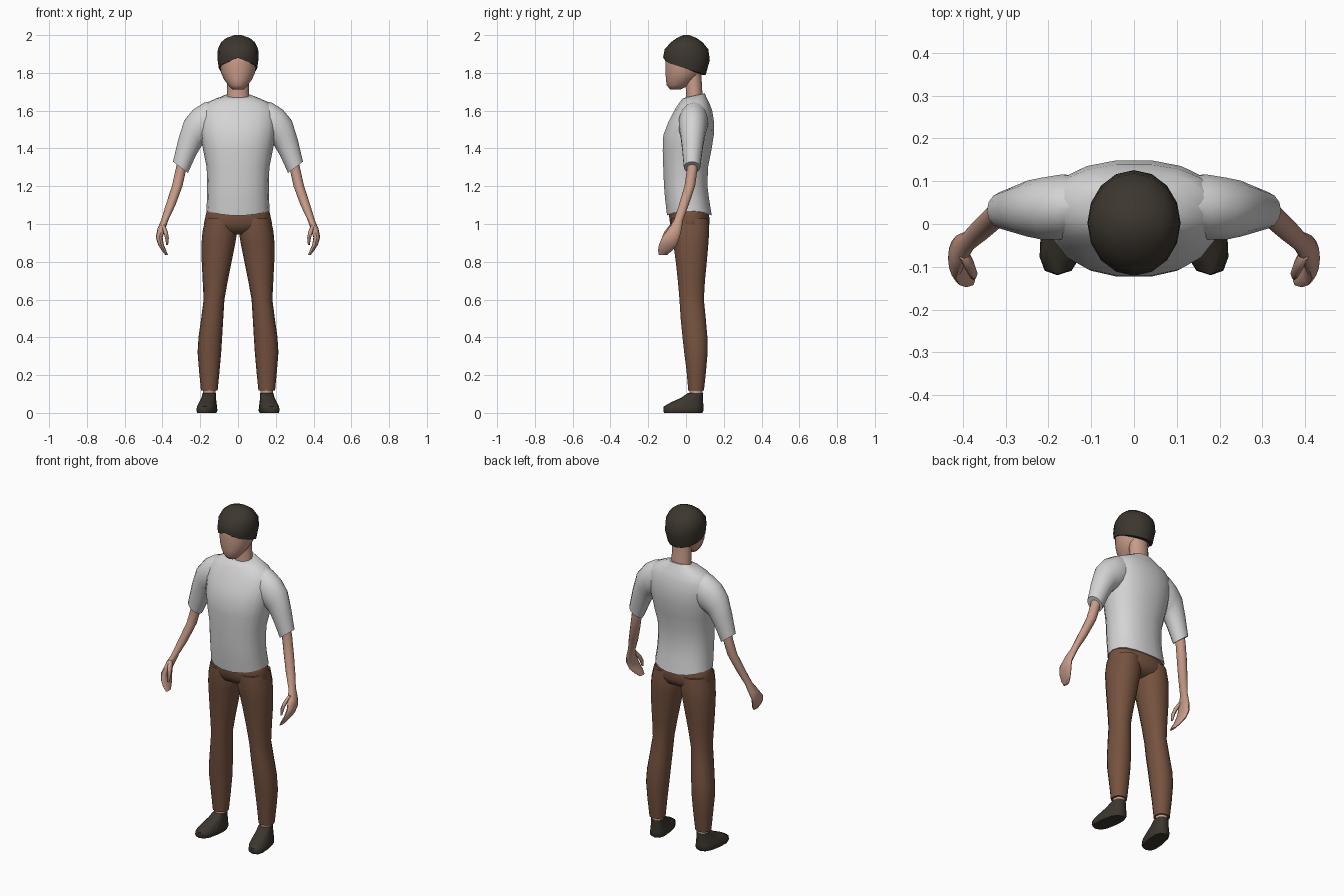
import bpy, bmesh, math
from mathutils import Vector


def material(name, rgb):
    m = bpy.data.materials.new(name)
    m.diffuse_color = (*rgb, 1)
    return m


SKIN = material("skin", (0.58, 0.33, 0.25))
SHIRT = material("light_grey_cloth", (0.66, 0.66, 0.66))
TROUSERS = material("brown_cloth", (0.18, 0.085, 0.05))
DARK = material("dark_brown", (0.045, 0.037, 0.027))


def loft(name, rings, mat, sides=14, power=1.0, mirror=False, edit=None, angle=50):
    """Skin a row of rounded rings; each ring is (centre, axis_u, axis_v)."""
    bm = bmesh.new()
    rows = []
    for c, u, v in rings:
        row = []
        for i in range(sides):
            a = 2 * math.pi * i / sides
            k = [math.copysign(abs(t) ** power, t) for t in (math.cos(a), math.sin(a))]
            row.append(bm.verts.new(Vector(c) + Vector(u) * k[0] + Vector(v) * k[1]))
        rows.append(row)
    if edit:
        edit(rows)
    for lo, hi in zip(rows, rows[1:]):
        for i in range(sides):
            j = (i + 1) % sides
            bm.faces.new((lo[i], lo[j], hi[j], hi[i]))
    bm.faces.new(rows[0])
    bm.faces.new(rows[-1])
    bmesh.ops.recalc_face_normals(bm, faces=bm.faces)
    me = bpy.data.meshes.new(name)
    bm.to_mesh(me)
    bm.free()
    me.materials.append(mat)
    ob = bpy.data.objects.new(name, me)
    bpy.context.collection.objects.link(ob)
    bpy.ops.object.select_all(action='DESELECT')
    ob.select_set(True)
    bpy.context.view_layer.objects.active = ob
    bpy.ops.object.shade_smooth_by_angle(angle=math.radians(angle))
    if mirror:
        ob.modifiers.new("mirror", 'MIRROR')
    return ob


def level(z, x0, x1, y0, y1, skew=0.0, tilt=0.0):
    """Ring around a vertical part, from its left, right, front and back limits."""
    return (((x0 + x1) / 2, (y0 + y1) / 2, z), ((x1 - x0) / 2, 0, 0),
            (skew, (y1 - y0) / 2, tilt))


def centred(rows):
    return [level(z, -w, w, y0, y1) for z, w, y0, y1 in rows]


def round_ring(x, y, z, rx, ry):
    return ((x, y, z), (rx, 0, 0), (0, ry, 0))


# Head and neck
loft("head", centred([
    (1.712, .030, -.085, -.030), (1.735, .052, -.104, .020), (1.765, .074, -.108, .055),
    (1.80, .090, -.111, .080), (1.85, .098, -.112, .095), (1.91, .098, -.108, .10),
    (1.95, .07, -.07, .07)]), SKIN, angle=80)
loft("neck", [level(1.62, -.066, .066, -.01, .10), level(1.69, -.058, .058, 0, .088),
              level(1.80, -.056, .056, -.01, .082)], SKIN)


# Hair cap with a raised notch over the forehead
def notch(rows):
    for v in rows[0] + rows[1]:
        if v.co.y < -.08:
            v.co.z += .018 * max(0, 1 - abs(v.co.x) / .06)


loft("hair", [level(1.826, -.085, .085, -.10, .085, tilt=-.036),
              level(1.825, -.102, .102, -.119, .104, tilt=-.036),
              level(1.875, -.109, .109, -.121, .126, tilt=-.008)] + centred([
                  (1.925, .107, -.113, .118), (1.962, .09, -.08, .088),
                  (1.985, .062, -.048, .055), (2.0, .018, -.015, .018)]),
     DARK, sides=16, edit=notch)


# Shirt body, hem dipping at the front and back, and a low front neckline
def hem(rows):
    for v in rows[0]:
        v.co.z -= .026 * (1 - (v.co.x / .17) ** 2)


shirt_rows = centred([
    (1.07, .168, -.102, .138), (1.13, .164, -.112, .124), (1.20, .163, -.118, .115),
    (1.30, .166, -.122, .118), (1.39, .184, -.125, .136), (1.47, .198, -.122, .149),
    (1.54, .204, -.095, .150), (1.60, .198, -.064, .140), (1.64, .168, -.038, .125),
    (1.664, .118, -.020, .112)])
shirt_rows.append(level(1.680, -.070, .070, -.008, .100, tilt=.012))
loft("shirt_body", shirt_rows, SHIRT, sides=18, power=.88, edit=hem)


# Sleeves: each ring spans an outer and an inner point
def span(xo, zo, xi, zi, y, ry):
    return (((xo + xi) / 2, y, (zo + zi) / 2), ((xo - xi) / 2, 0, (zo - zi) / 2), (0, ry, 0))


loft("sleeves", [
    span(.12, 1.655, .09, 1.48, .045, .06), span(.18, 1.642, .15, 1.44, .040, .078),
    span(.238, 1.605, .185, 1.42, .036, .074), span(.285, 1.548, .195, 1.41, .036, .067),
    span(.317, 1.445, .222, 1.365, .034, .056), span(.344, 1.33, .265, 1.27, .032, .044)],
    SHIRT, mirror=True)

# Forearms flowing into mitten-like hands that curl inward
loft("arms_and_hands", [
    round_ring(.283, .033, 1.37, .03, .03), round_ring(.302, .033, 1.29, .028, .028),
    round_ring(.322, .020, 1.20, .028, .028), round_ring(.357, -.012, 1.10, .026, .026),
    round_ring(.388, -.040, 1.02, .019, .024), round_ring(.405, -.058, .975, .021, .036),
    round_ring(.417, -.080, .93, .018, .047), round_ring(.408, -.095, .89, .015, .048),
    round_ring(.392, -.110, .86, .012, .038), round_ring(.378, -.122, .836, .007, .022)],
    SKIN, sides=12, mirror=True)
loft("thumbs", [
    round_ring(.398, -.070, .995, .012, .016), round_ring(.384, -.098, .96, .012, .016),
    round_ring(.376, -.116, .925, .010, .013), round_ring(.375, -.124, .89, .005, .007)],
    SKIN, sides=8, mirror=True)

# Trousers: hips and two legs
loft("trouser_hips", centred([
    (1.10, .158, -.085, .112), (1.05, .170, -.092, .124), (1.00, .181, -.086, .126),
    (.965, .160, -.066, .112), (.945, .09, -.03, .07)]), TROUSERS, sides=18, power=.9, angle=80)
loft("trouser_legs", [level(*r) for r in [
    (1.03, .015, .172, -.082, .120), (.96, .004, .188, -.080, .125),
    (.90, .014, .193, -.070, .121), (.80, .034, .192, -.056, .112),
    (.70, .054, .187, -.045, .102), (.60, .072, .182, -.036, .096),
    (.50, .078, .195, -.030, .106), (.40, .084, .209, -.020, .115),
    (.32, .089, .214, -.011, .116), (.22, .098, .206, .002, .107),
    (.118, .108, .196, .011, .096)]], TROUSERS, power=.92, mirror=True)

# Ankles and shoes, toes turned slightly outward
loft("ankles", [level(.07, .118, .184, .018, .088), level(.16, .118, .184, .018, .088)],
     SKIN, sides=12, mirror=True)
loft("shoes", [
    level(0, .118, .212, -.116, .086, -.014), level(.012, .112, .218, -.120, .092, -.014),
    level(.034, .114, .214, -.118, .092, -.014), level(.056, .116, .204, -.080, .091, -.010),
    level(.080, .116, .194, -.026, .090, -.004), level(.104, .116, .187, .008, .089)],
    DARK, sides=12, power=.75, mirror=True)
